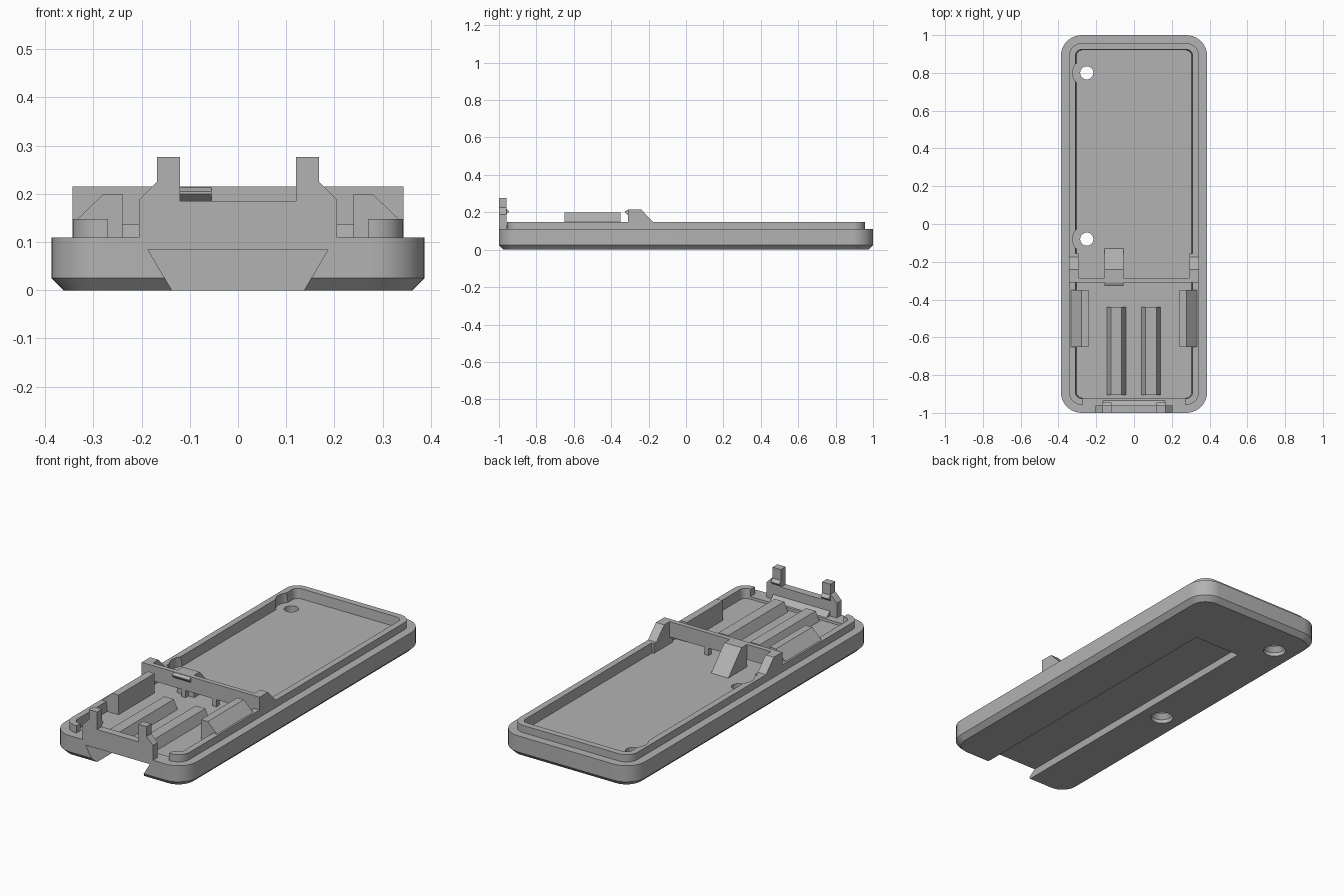
import bpy, bmesh, math

cube = bpy.data.objects.get("Cube")
if cube:
    bpy.data.objects.remove(cube, do_unlink=True)

grey = bpy.data.materials.new("light_grey_plastic")
grey.use_nodes = True
colour = (0.45, 0.45, 0.45, 1)
grey.diffuse_color = colour
grey.node_tree.nodes["Principled BSDF"].inputs["Base Color"].default_value = colour

FLOOR, RIM, LIP = 0.097, 0.11, 0.148


def make(name, rings):
    """Loft matching closed rings of points into a capped solid."""
    bm = bmesh.new()
    loops = [[bm.verts.new(p) for p in ring] for ring in rings]
    n = len(loops[0])
    for a, b in zip(loops, loops[1:]):
        for i in range(n):
            j = (i + 1) % n
            bm.faces.new((a[i], a[j], b[j], b[i]))
    bm.faces.new(loops[0][::-1])
    bm.faces.new(loops[-1])
    bmesh.ops.recalc_face_normals(bm, faces=bm.faces)
    mesh = bpy.data.meshes.new(name)
    bm.to_mesh(mesh)
    bm.free()
    mesh.materials.append(grey)
    obj = bpy.data.objects.new(name, mesh)
    bpy.context.collection.objects.link(obj)
    return obj


def box(name, x0, x1, y0, y1, z0, z1):
    return make(name, [[(x0, y0, z), (x1, y0, z), (x1, y1, z), (x0, y1, z)] for z in (z0, z1)])


def along_y(name, profile, y0, y1):
    return make(name, [[(x, y, z) for x, z in profile] for y in (y0, y1)])


def along_x(name, profile, x0, x1):
    return make(name, [[(x, y, z) for y, z in profile] for x in (x0, x1)])


def rounded(hx, hy, r, z, steps=10):
    ring = []
    for k, (sx, sy) in enumerate(((1, 1), (-1, 1), (-1, -1), (1, -1))):
        for i in range(steps + 1):
            a = (k + i / steps) * math.pi / 2
            ring.append((sx * (hx - r) + r * math.cos(a), sy * (hy - r) + r * math.sin(a), z))
    return ring


def circle(x, y, r, z, n=32):
    return [(x + r * math.cos(i * math.tau / n), y + r * math.sin(i * math.tau / n), z)
            for i in range(n)]


def cut(obj, cutter):
    cutter.hide_render = True
    mod = obj.modifiers.new("cut", "BOOLEAN")
    mod.operation, mod.solver, mod.object = "DIFFERENCE", "EXACT", cutter
    bpy.context.view_layer.objects.active = obj
    bpy.ops.object.modifier_apply(modifier=mod.name)
    bpy.data.objects.remove(cutter, do_unlink=True)


# Tray with chamfered underside and raised lip
tray = make("tray", [
    rounded(0.362, 0.975, 0.085, 0),
    rounded(0.387, 1, 0.11, 0.025),
    rounded(0.387, 1, 0.11, RIM),
    rounded(0.343, 0.957, 0.066, RIM),
    rounded(0.343, 0.957, 0.066, LIP)])
cut(tray, make("pocket_cutter", [
    rounded(0.305, 0.92, 0.03, FLOOR),
    rounded(0.315, 0.928, 0.035, 0.2)]))

# Opening in the front lip and dovetail slot underneath
cut(tray, box("lip_gap_cutter", -0.27, 0.27, -1.1, -0.9, RIM, 0.3))
cut(tray, along_y("dovetail_cutter",
    [(-0.137, 0), (-0.187, 0.085), (0.187, 0.085), (0.137, 0),
     (0.137, -0.05), (-0.137, -0.05)], -1.1, 0.65))

# Countersunk screw holes with relief around them
for y in (0.8, -0.08):
    cut(tray, make("relief_cutter", [circle(-0.25, y, 0.075, z) for z in (FLOOR, 0.2)]))
    cut(tray, make("screw_cutter", [
        circle(-0.25, y, 0.055, -0.01), circle(-0.25, y, 0.055, 0.02),
        circle(-0.25, y, 0.035, 0.045), circle(-0.25, y, 0.035, 0.2)]))

bpy.ops.object.select_all(action="DESELECT")
tray.select_set(True)
bpy.context.view_layer.objects.active = tray
bpy.ops.object.shade_smooth_by_angle(angle=math.radians(25))

# Front plate with two upright tabs
half = [(0.12, 0.185), (0.12, 0.277), (0.168, 0.277), (0.168, 0.225), (0.205, 0.188), (0.205, RIM)]
along_y("front_plate", half + [(-x, z) for x, z in reversed(half)], -1, -0.96)
along_x("front_plate_foot", [(-0.96, FLOOR), (-0.96, 0.135), (-0.92, FLOOR)], -0.165, 0.165)

# Cross bar on short posts, with its snap bump and central brace
box("cross_bar", -0.343, 0.343, -0.31, -0.285, 0.135, 0.215)
for x in (-0.1, 0.08):
    box("bar_post", x - 0.012, x + 0.012, -0.31, -0.285, FLOOR, 0.135)
along_x("bar_snap", [(-0.31, 0.185), (-0.327, 0.2), (-0.327, 0.205), (-0.31, 0.213)], -0.155, -0.055)
along_x("bar_brace", [(-0.285, FLOOR), (-0.285, 0.215), (-0.24, 0.215), (-0.13, FLOOR)], -0.155, -0.055)

for side, s in (("left", 1), ("right", -1)):
    # Tab snap bumps
    along_x(side + "_tab_snap", [(-0.96, 0.19), (-0.945, 0.205), (-0.96, 0.22)], s * 0.12, s * 0.168)
    # Sloped bar ends standing on the lip
    along_x(side + "_bar_gusset",
            [(-0.31, FLOOR), (-0.31, 0.215), (-0.24, 0.215), (-0.175, LIP), (-0.155, LIP), (-0.155, FLOOR)],
            s * 0.295, s * 0.343)
    # Side holders with a slope on the outside
    along_y(side + "_holder",
            [(s * x, z) for x, z in
             ((0.24, FLOOR), (0.24, 0.2), (0.279, 0.2), (0.333, LIP), (0.333, FLOOR))],
            -0.65, -0.35)

# Floor ridges
for x in (-0.093, 0.09):
    along_y("floor_ridge",
            [(x - 0.05, FLOOR), (x - 0.028, 0.145), (x + 0.028, 0.145), (x + 0.05, FLOOR)],
            -0.905, -0.44)
